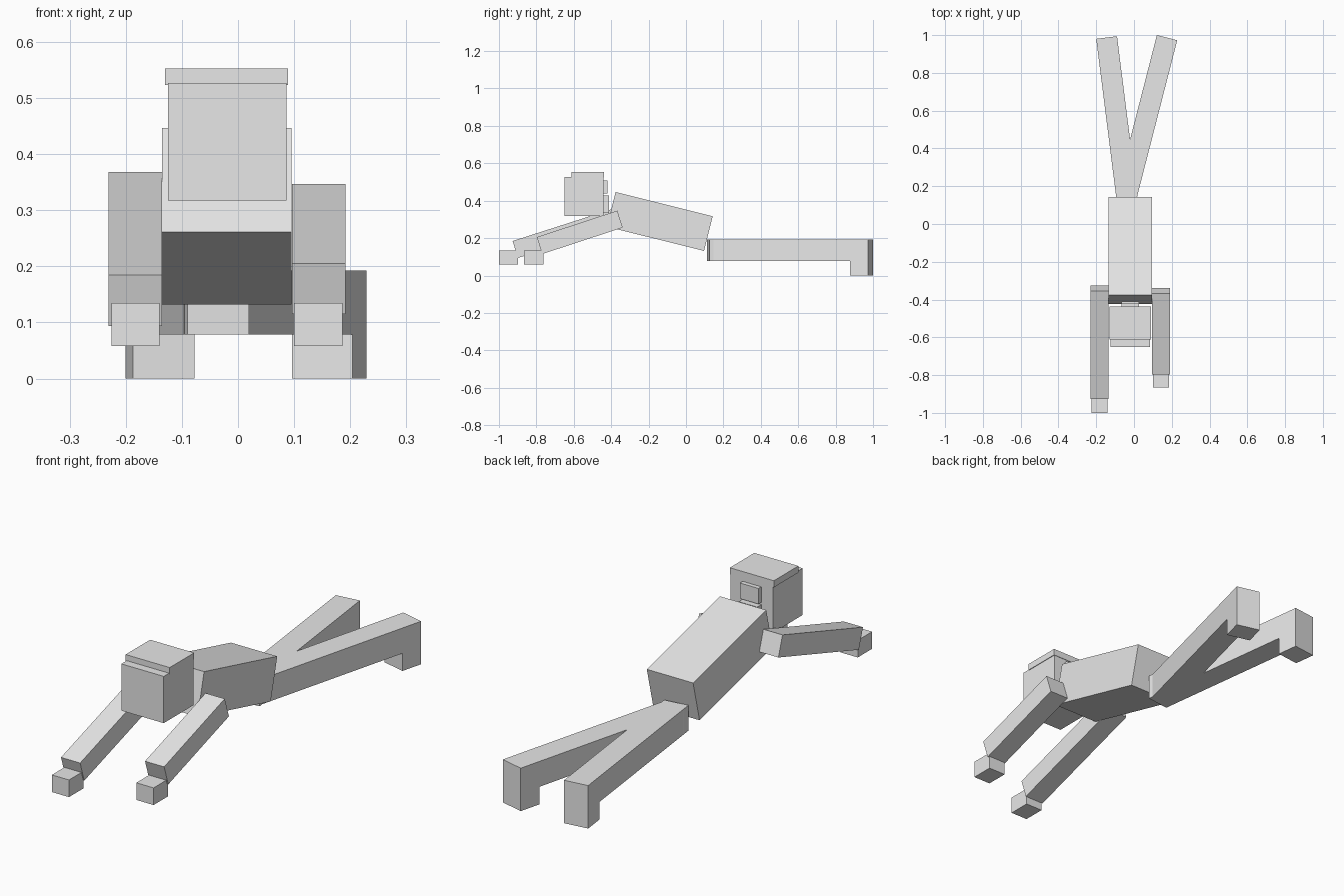
import bpy
import bmesh
from math import radians

if "Cube" in bpy.data.objects:
    bpy.data.objects.remove(bpy.data.objects["Cube"])

grey = bpy.data.materials.new("light grey")
grey.diffuse_color = (0.8, 0.8, 0.8, 1)
grey.use_nodes = True
grey.node_tree.nodes["Principled BSDF"].inputs["Base Color"].default_value = grey.diffuse_color


def add_object(name, bm, location=(0, 0, 0), rotation=(0, 0, 0)):
    bmesh.ops.recalc_face_normals(bm, faces=bm.faces)
    mesh = bpy.data.meshes.new(name)
    bm.to_mesh(mesh)
    bm.free()
    mesh.materials.append(grey)
    obj = bpy.data.objects.new(name, mesh)
    obj.location = location
    obj.rotation_euler = [radians(a) for a in rotation]
    bpy.context.collection.objects.link(obj)
    return obj


def box(name, center, size, tilt=0):
    bm = bmesh.new()
    bmesh.ops.create_cube(bm, size=1)
    bmesh.ops.scale(bm, vec=size, verts=bm.verts)
    return add_object(name, bm, center, (tilt, 0, 0))


def span(name, x, y, z):
    """Upright box given by its extents."""
    ranges = (x, y, z)
    return box(name, [(a + b) / 2 for a, b in ranges], [b - a for a, b in ranges])


def leg(name, heel, turn, length=0.875, width=0.111):
    """L-shaped side profile (leg and foot), extruded sideways; heel is the far end."""
    profile = [(0, 0), (0, 0.193), (-length, 0.193), (-length, 0.079), (-0.1, 0.079), (-0.1, 0)]
    bm = bmesh.new()
    face = bm.faces.new([bm.verts.new((-width / 2, y, z)) for y, z in profile])
    ext = bmesh.ops.extrude_face_region(bm, geom=[face])
    verts = [v for v in ext["geom"] if isinstance(v, bmesh.types.BMVert)]
    bmesh.ops.translate(bm, vec=(width, 0, 0), verts=verts)
    return add_object(name, bm, (heel[0], heel[1], 0), (0, 0, turn))


# Torso, leaning up towards the front
box("torso", (-0.02, -0.14, 0.289), (0.23, 0.535, 0.191), -14)

# Head, cap, bun behind the head and neck
span("head", (-0.125, 0.086), (-0.65, -0.44), (0.317, 0.527))
span("head_cap", (-0.13, 0.089), (-0.612, -0.438), (0.523, 0.553))
span("hair_bun", (-0.066, 0.026), (-0.45, -0.42), (0.438, 0.508))
span("neck", (-0.066, 0.026), (-0.46, -0.411), (0.335, 0.428))

# Arms stretched forwards, with hands
box("right_arm", (-0.183, -0.627, 0.231), (0.095, 0.60, 0.095), 17.8)
box("left_arm", (0.144, -0.568, 0.231), (0.095, 0.453, 0.095), 18.2)
span("right_hand", (-0.225, -0.14), (-1.0, -0.898), (0.058, 0.135))
span("left_hand", (0.1, 0.186), (-0.865, -0.762), (0.058, 0.135))

# Legs spread backwards, feet pointing down
leg("right_leg", (-0.145, 0.987), 7.2)
leg("left_leg", (0.175, 0.9865), -14.4)
